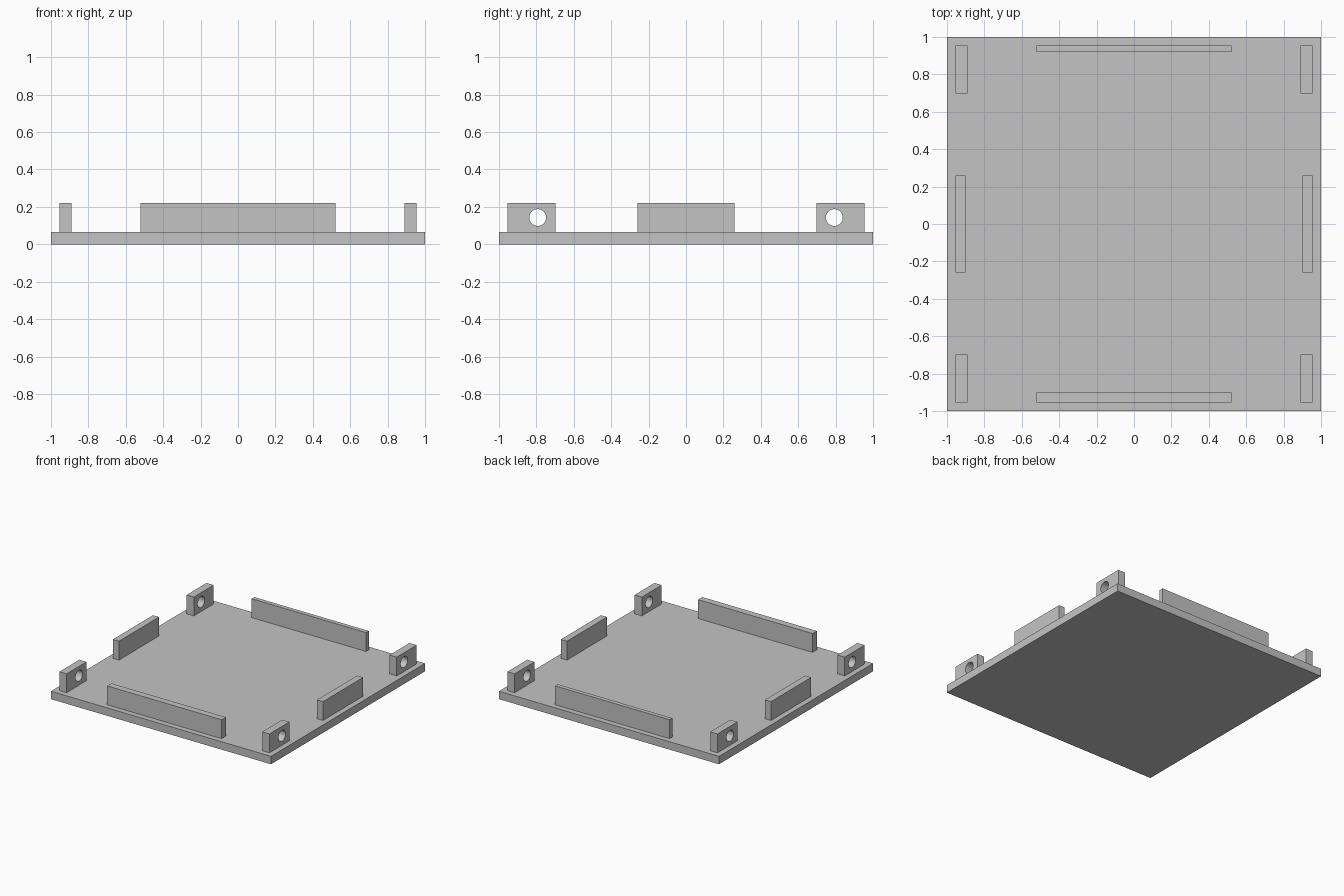
import bpy, bmesh, math
from mathutils import Vector

cube = bpy.data.objects.get("Cube")
if cube:
    bpy.data.objects.remove(cube, do_unlink=True)

# Single plain grey finish
grey = bpy.data.materials.new("plain grey")
grey.use_nodes = True
colour = (0.55, 0.55, 0.55, 1)
grey.diffuse_color = colour
grey.node_tree.nodes["Principled BSDF"].inputs["Base Color"].default_value = colour

PLATE_TOP = 0.065
TOP = 0.22
EDGE = 0.955


def finish(name, bm):
    bmesh.ops.recalc_face_normals(bm, faces=bm.faces[:])
    mesh = bpy.data.meshes.new(name)
    bm.to_mesh(mesh)
    bm.free()
    mesh.materials.append(grey)
    obj = bpy.data.objects.new(name, mesh)
    bpy.context.collection.objects.link(obj)
    return obj


def box(name, low, high):
    low, high = Vector(low), Vector(high)
    bm = bmesh.new()
    bmesh.ops.create_cube(bm, size=1)
    bmesh.ops.scale(bm, vec=high - low, verts=bm.verts[:])
    bmesh.ops.translate(bm, vec=(low + high) / 2, verts=bm.verts[:])
    return finish(name, bm)


def tab(name, side, end):
    """Corner tab: a rectangle with a round hole, extruded along x."""
    inner, hole_y, hole_z, radius, steps = 0.697, 0.793, 0.143, 0.045, 48
    x_in, x_out = side * 0.89, side * EDGE
    outline = [(inner, PLATE_TOP), (EDGE, PLATE_TOP), (EDGE, TOP), (inner, TOP)]
    angles = [math.tau * i / steps for i in range(steps)]
    hole = [(hole_y + radius * math.cos(a), hole_z + radius * math.sin(a)) for a in angles]
    bm = bmesh.new()
    edges = []
    for loop in (outline, hole):
        verts = [bm.verts.new((x_in, end * y, z)) for y, z in loop]
        edges += [bm.edges.new((v, verts[i - 1])) for i, v in enumerate(verts)]
    bmesh.ops.triangle_fill(bm, edges=edges, use_beauty=True)
    result = bmesh.ops.extrude_face_region(bm, geom=bm.faces[:], use_keep_orig=True)
    moved = [g for g in result["geom"] if isinstance(g, bmesh.types.BMVert)]
    bmesh.ops.translate(bm, vec=(x_out - x_in, 0, 0), verts=moved)
    obj = finish(name, bm)
    bpy.ops.object.select_all(action="DESELECT")
    obj.select_set(True)
    bpy.context.view_layer.objects.active = obj
    bpy.ops.object.shade_smooth_by_angle(angle=math.radians(30))


# Base plate
box("base_plate", (-1, -1, 0), (1, 1, PLATE_TOP))

# Long ribs, the back one slimmer
box("front_rib", (-0.52, -EDGE, PLATE_TOP), (0.52, -0.9, TOP))
box("back_rib", (-0.52, 0.92, PLATE_TOP), (0.52, EDGE, TOP))

# Short side ribs
box("left_rib", (0.9, -0.26, PLATE_TOP), (EDGE, 0.26, TOP))
box("right_rib", (-EDGE, -0.26, PLATE_TOP), (-0.9, 0.26, TOP))

# Drilled corner tabs
for side, side_name in ((1, "left"), (-1, "right")):
    for end, end_name in ((-1, "front"), (1, "back")):
        tab(f"{end_name}_{side_name}_tab", side, end)
